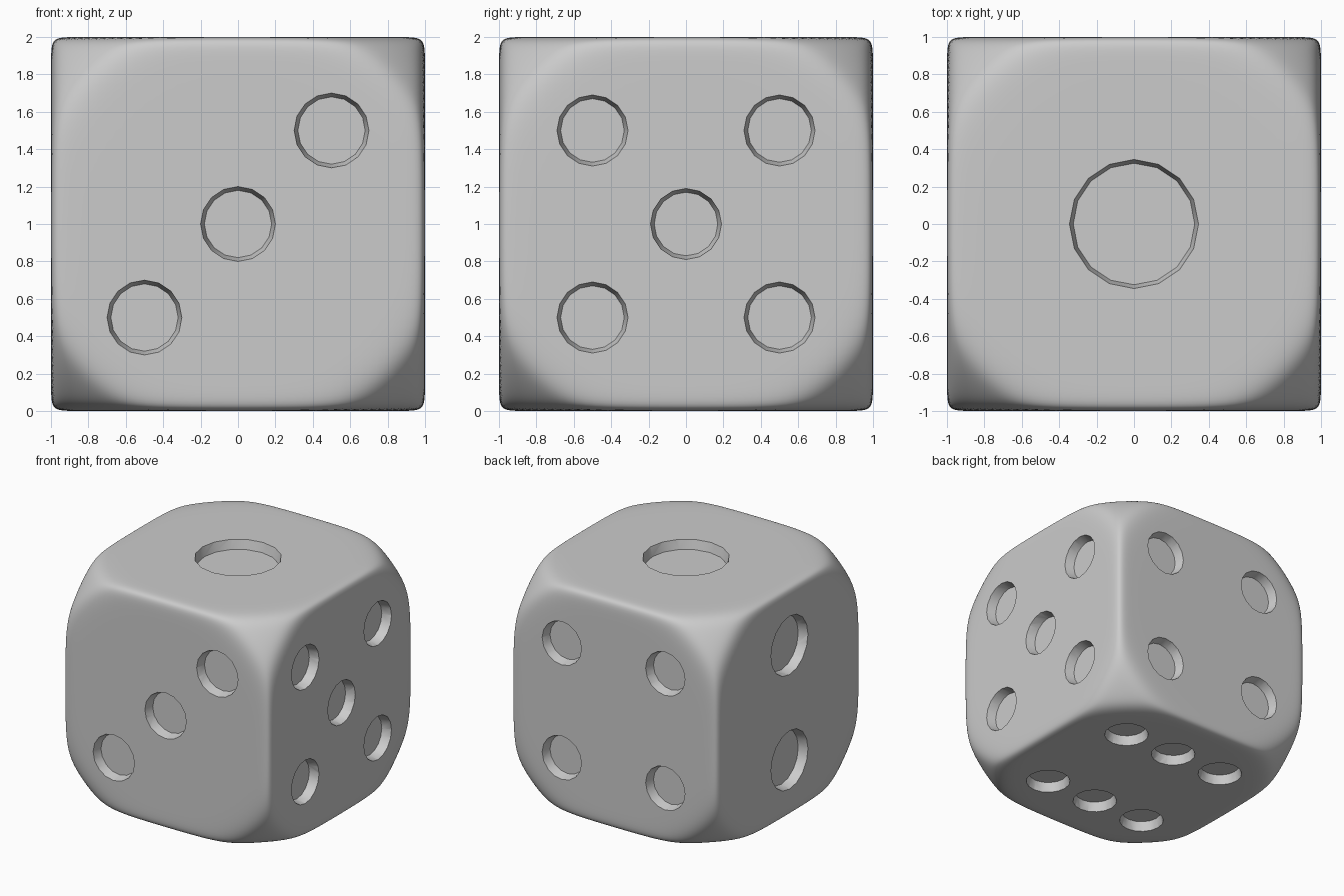
import bpy, bmesh, math
from mathutils import Matrix, Vector

if "Cube" in bpy.data.objects:
    bpy.data.objects.remove(bpy.data.objects["Cube"])

POWER, BALL = 38, 1.5          # edge tightness, radius of the corner-rounding ball
GRID = 44

# Body: a gridded cube pushed out to a soft cube-and-ball intersection
bm = bmesh.new()
bmesh.ops.create_cube(bm, size=2)
bmesh.ops.subdivide_edges(bm, edges=bm.edges[:], cuts=GRID - 1, use_grid_fill=True)
for v in bm.verts:
    # crowd the grid lines towards the edges, then round the result
    p = Vector([math.sin(c * math.pi / 2) * 0.75 + c * 0.25 for c in v.co])
    total = sum(abs(c) ** POWER for c in p) + (p.length / BALL) ** POWER
    v.co = p / total ** (1 / POWER) + Vector((0, 0, 1))
bmesh.ops.recalc_face_normals(bm, faces=bm.faces[:])
mesh = bpy.data.meshes.new("die_body")
bm.to_mesh(mesh)
bm.free()
body = bpy.data.objects.new("die_body", mesh)
bpy.context.collection.objects.link(body)

# Pips: outward normal, radius, centres
h = 0.5
corners = [(a, b) for a in (-h, h) for b in (-h, h)]
faces = [
    ((0, 0, 1), 0.345, [(0, 0)]),                                    # top: one
    ((-1, 0, 0), 0.255, [(0, -h), (0, h)]),                          # left: two
    ((0, -1, 0), 0.20, [(-h, -h), (0, 0), (h, h)]),                  # front: three
    ((0, 1, 0), 0.19, corners),                                      # back: four
    ((1, 0, 0), 0.19, corners + [(0, 0)]),                           # right: five
    ((0, 0, -1), 0.18, [(x, y) for x in (-h, 0, h) for y in (-h, h)]),  # bottom: six
]
DEPTH, TAPER, OUT = 0.08, 0.02, 0.06


def place(normal, a, b):
    """Point on the face plane, from its two in-face coordinates."""
    n = Vector(normal)
    axis = max(range(3), key=lambda i: abs(n[i]))
    co = [a, b]
    co.insert(axis, n[axis])
    return Vector(co) + Vector((0, 0, 1))


# Tapered cutters, one for each pip
bm = bmesh.new()
slope = TAPER / DEPTH
for normal, r, spots in faces:
    n = Vector(normal)
    rot = n.to_track_quat('Z', 'Y').to_matrix().to_4x4()
    for a, b in spots:
        centre = place(normal, a, b) + n * (OUT - DEPTH) / 2
        bmesh.ops.create_cone(bm, cap_ends=True, segments=16,
                              radius1=r - TAPER, radius2=r + slope * OUT,
                              depth=DEPTH + OUT,
                              matrix=Matrix.Translation(centre) @ rot)
mesh = bpy.data.meshes.new("pip_cutter")
bm.to_mesh(mesh)
bm.free()
cutter = bpy.data.objects.new("pip_cutter", mesh)
bpy.context.collection.objects.link(cutter)
cutter.hide_render = True

# Cut the pips, then smooth everything but the rims
bpy.context.view_layer.objects.active = body
body.select_set(True)
mod = body.modifiers.new("pips", 'BOOLEAN')
mod.operation = 'DIFFERENCE'
mod.solver = 'EXACT'
mod.object = cutter
bpy.ops.object.modifier_apply(modifier=mod.name)
bpy.data.objects.remove(cutter)
bpy.ops.object.shade_smooth_by_angle(angle=math.radians(40))
